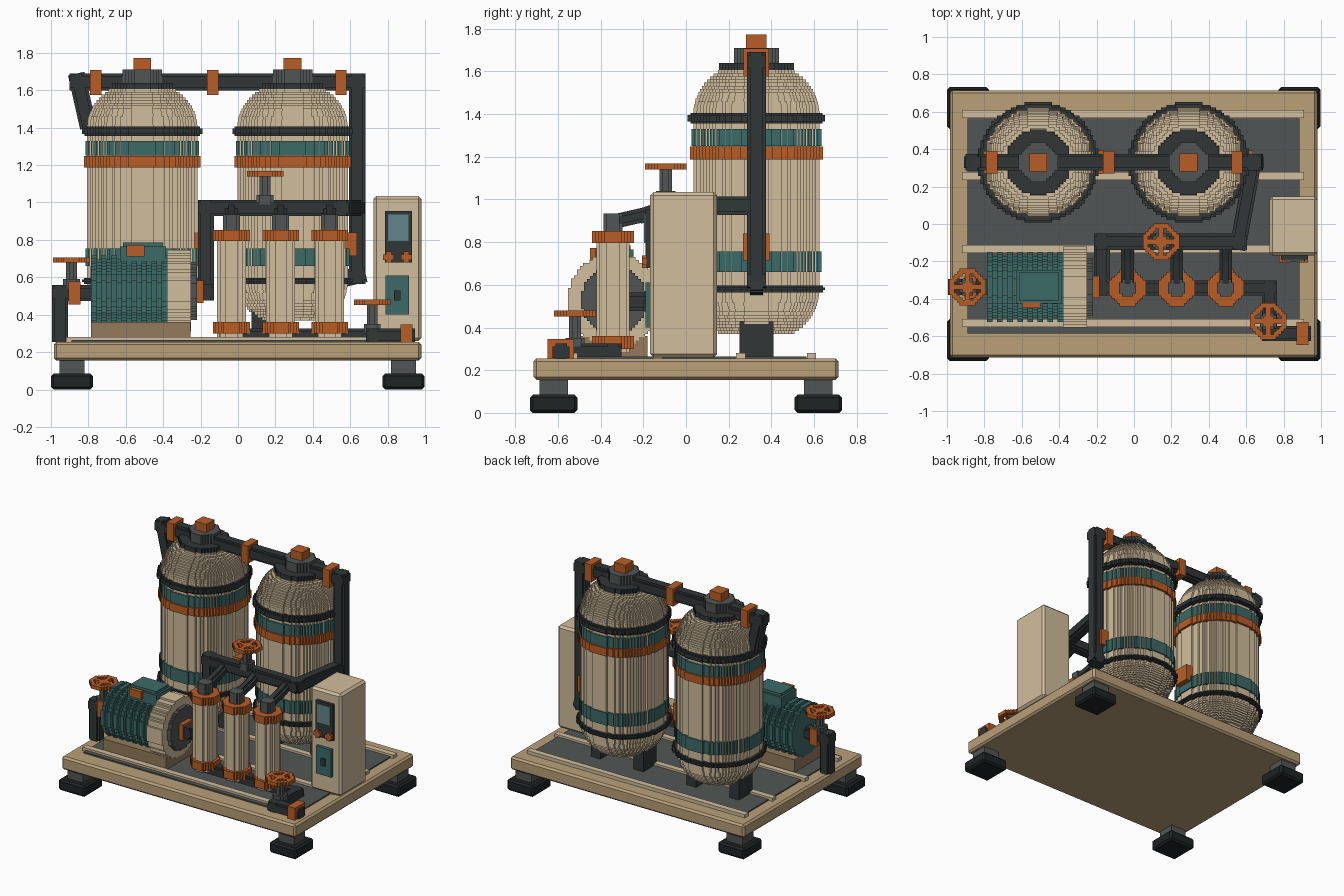
import bpy, bmesh, math
from mathutils import Vector

if "Cube" in bpy.data.objects:
    bpy.data.objects.remove(bpy.data.objects["Cube"])

V = 0.0147  # block size of the stepped style
RGB = dict(cream=(208, 188, 155), tan=(184, 158, 120), brown=(145, 122, 92), dark=(52, 57, 58),
           black=(36, 40, 41), grey=(82, 86, 85), orange=(184, 94, 42), teal=(62, 106, 103), glass=(98, 134, 138))
MATS = {}
for key, rgb in RGB.items():
    MATS[key] = bpy.data.materials.new(key)
    MATS[key].diffuse_color = [(c / 255) ** 2.2 for c in rgb] + [1]


def make(name, bm, color):
    bmesh.ops.recalc_face_normals(bm, faces=bm.faces)
    me = bpy.data.meshes.new(name)
    bm.to_mesh(me)
    bm.free()
    me.materials.append(MATS[color])
    ob = bpy.data.objects.new(name, me)
    bpy.context.collection.objects.link(ob)
    return ob


def box(name, color, x, y, z, bevel=0.0):
    """Box from (min, max) pairs, optionally chamfered."""
    bm = bmesh.new()
    bmesh.ops.create_cube(bm, size=1)
    for v in bm.verts:
        for i, (a, b) in enumerate((x, y, z)):
            v.co[i] = b if v.co[i] > 0 else a
    if bevel:
        bmesh.ops.bevel(bm, geom=bm.edges[:], offset=bevel, segments=1, affect='EDGES')
    return make(name, bm, color)


def stepped_circle(r):
    """Circle outline drawn with square steps."""
    n = max(2, round(r / V))
    s = r / n
    hw = [max(1, round(math.sqrt(max(0, n * n - (j + .5) ** 2)))) * s for j in range(-n, n)]
    pts = []
    for side in (1, -1):
        for j in (range(2 * n) if side > 0 else reversed(range(2 * n))):
            for k in ((0, 1) if side > 0 else (1, 0)):
                p = (side * hw[j], (j + k - n) * s)
                if not pts or p != pts[-1]:
                    pts.append(p)
    return pts


def prism(bm, p0, p1, r):
    p0, p1 = Vector(p0), Vector(p1)
    d = p1 - p0
    q = d.to_track_quat('Z', 'Y')
    rings = [[bm.verts.new(p + q @ Vector((a, b, 0))) for a, b in stepped_circle(r)] for p in (p0, p1)]
    n = len(rings[0])
    for i in range(n):
        j = (i + 1) % n
        bm.faces.new((rings[0][i], rings[0][j], rings[1][j], rings[1][i]))
    bm.faces.new(rings[0][::-1])
    bm.faces.new(rings[1])


def rod(name, color, p0, p1, r):
    bm = bmesh.new()
    prism(bm, p0, p1, r)
    return make(name, bm, color)


def disc_stack(name, color, x, y, layers):
    bm = bmesh.new()
    for z0, z1, r in layers:
        prism(bm, (x, y, z0), (x, y, z1), r)
    return make(name, bm, color)


def pipe(name, path, r=0.043, color='dark'):
    bm = bmesh.new()
    path = [Vector(p) for p in path]
    for i in range(len(path) - 1):
        d = (path[i + 1] - path[i]).normalized() * r
        a = path[i] - d * (i > 0)
        b = path[i + 1] + d * (i < len(path) - 2)
        prism(bm, a, b, r)
    return make(name, bm, color)


def valve(name, x, y, z0, z1):
    """Stem plus a blocky four-spoke handwheel."""
    disc_stack(name + "_stem", 'grey', x, y, [(z0, z1, .029), (z0, z0 + .05, .045)])
    n, r = 7, .098
    s = r / n
    cells = set()
    for i in range(-n, n):
        for j in range(-n, n):
            a, b = i + .5, j + .5
            d = math.hypot(a, b)
            if 4.9 < d < 7.1 or d < 2.3 or (d < 6 and min(abs(a), abs(b)) < 1):
                cells.add((i, j))
    bm = bmesh.new()
    zt = z1 + .028

    def quad(*pts):
        bm.faces.new([bm.verts.new((x + a * s, y + b * s, c)) for a, b, c in pts])
    for i, j in cells:
        c = [(i, j), (i + 1, j), (i + 1, j + 1), (i, j + 1)]
        quad(*[(a, b, zt) for a, b in c])
        quad(*[(a, b, z1) for a, b in c[::-1]])
        for k, nb in enumerate(((i, j - 1), (i + 1, j), (i, j + 1), (i - 1, j))):
            if nb not in cells:
                p, q = c[k], c[(k + 1) % 4]
                quad((*p, z1), (*q, z1), (*q, zt), (*p, zt))
    bmesh.ops.remove_doubles(bm, verts=bm.verts, dist=1e-5)
    make(name + "_handwheel", bm, 'orange')


# Skid base: frame, deck, rails and feet
box("base_frame", 'tan', (-.985, .98), (-.715, .715), (.155, .255), .014)
box("deck_plate", 'grey', (-.89, .885), (-.585, .565), (.24, .264))
for i, y in enumerate((-.53, -.133, .257, .588)):
    box(f"deck_rail_{i}", 'cream', (-.92, .91), (y - .022, y + .022), (.25, .28))
for x in (-.888, .885):
    for y in (-.62, .62):
        box("foot_pillar", 'grey', (x - .066, x + .066), (y - .066, y + .066), (.07, .16))
        box("foot_pad", 'black', (x - .112, x + .112), (y - .112, y + .112), (0, .085), .014)

# Two pressure tanks
TY, TR, DH = .33, .295, .25
for tag, x in (("left", -.512), ("right", .292)):
    layers = [(.58, 1.41, TR)]
    for k in range(14):
        t = (k + .5) * V
        r = TR * math.sqrt(1 - (t / DH) ** 2)
        layers += [(1.40 + k * V, 1.40 + (k + 1) * V, r), (.575 - (k + 1) * V, .575 - k * V, r)]
    disc_stack(f"{tag}_tank_shell", 'cream', x, TY, layers)
    disc_stack(f"{tag}_tank_flanges", 'dark', x, TY,
               [(.565, .597, .312), (.575, .588, .322), (1.355, 1.405, .31), (1.365, 1.395, .322)])
    disc_stack(f"{tag}_tank_teal_bands", 'teal', x, TY, [(.66, .755, .304), (1.25, 1.33, .304)])
    disc_stack(f"{tag}_tank_orange_band", 'orange', x, TY, [(1.188, 1.248, .312)])
    disc_stack(f"{tag}_tank_collar", 'dark', x, TY, [(1.57, 1.64, .176)])
    disc_stack(f"{tag}_tank_neck", 'grey', x, TY, [(1.63, 1.71, .105)])
    box(f"{tag}_tank_cap", 'orange', (x - .048, x + .048), (TY - .048, TY + .048), (1.68, 1.773))
    box(f"{tag}_tank_port", 'orange', (x + .27, x + .345), (TY - .062, TY + .062), (.715, .84))
    for s in (-.18, .18):
        box(f"{tag}_tank_leg", 'dark', (x + s - .04, x + s + .04), (TY - .08, TY + .08), (.255, .48))

# Overhead header with down pipe and clamps
pipe("overhead_header", [(-.8, TY, 1.40), (-.855, TY, 1.645), (.638, TY, 1.645),
                         (.638, TY, .61), (.53, TY, .585)], .045)
for i, x in enumerate((-.76, -.135, .55)):
    box(f"header_clamp_{i}", 'orange', (x - .03, x + .03), (TY - .06, TY + .06), (1.575, 1.708))

# Transfer pipe from pump to tanks
pipe("transfer_pipe", [(-.22, -.34, .52), (-.172, -.34, .52), (-.172, -.095, .52), (-.172, -.095, .97),
                       (.56, -.095, .97), (.638, TY, .97)])
valve("transfer_valve", .145, -.095, .99, 1.14)

# Three filter columns
CY = -.342
for i, x in enumerate((-.035, .228, .49)):
    disc_stack(f"filter_{i}_body", 'cream', x, CY, [(.28, .84, .078)])
    disc_stack(f"filter_{i}_rings", 'orange', x, CY, [(.3, .36, .098), (.795, .853, .098)])
    disc_stack(f"filter_{i}_neck", 'grey', x, CY, [(.84, .935, .045)])
    pipe(f"filter_{i}_branch", [(x, CY, .895), (x, -.19, .93), (x, -.095, .965)], .034)

# Drain manifold along the deck
pipe("drain_manifold", [(-.1, CY, .285), (.725, CY, .285), (.725, -.585, .285), (.945, -.585, .285)], .04)
box("drain_flange", 'orange', (.87, .932), (-.648, -.525), (.245, .347))
valve("drain_valve", .718, -.52, .3, .452)

# Pump motor on a plinth, axis along x
MY, MZ = -.337, .528
box("motor_plinth", 'brown', (-.785, -.255), (-.5, -.18), (.264, .36))
rod("motor_core", 'teal', (-.78, MY, MZ), (-.37, MY, MZ), .166)
bm = bmesh.new()
for i in range(8):
    x = -.786 + i * .054
    prism(bm, (x, MY, MZ), (x + .03, MY, MZ), .188)
make("motor_fins", bm, 'teal')
rod("pump_casing", 'cream', (-.38, MY, MZ), (-.25, MY, MZ), .217)
rod("pump_face", 'grey', (-.26, MY, MZ), (-.22, MY, MZ), .155)
box("pump_outlet_flange", 'orange', (-.225, -.185), (MY - .058, MY + .058), (.462, .582))
box("terminal_box", 'teal', (-.63, -.385), (-.425, -.245), (.64, .765))
box("terminal_box_lid", 'teal', (-.615, -.4), (-.41, -.26), (.76, .785))
box("terminal_label", 'orange', (-.595, -.5), (-.45, -.42), (.712, .772))

# Pump intake with valve
pipe("intake_pipe", [(-.952, MY, .255), (-.952, MY, .515), (-.75, MY, .515)])
box("intake_flange", 'orange', (-.905, -.842), (MY - .06, MY + .06), (.455, .578))
valve("intake_valve", -.89, MY, .54, .678)

# Control cabinet
box("cabinet", 'cream', (.724, .98), (-.168, .146), (.26, 1.035), .016)
box("screen_frame", 'dark', (.785, .93), (-.19, -.16), (.735, .955))
box("screen", 'glass', (.802, .912), (-.197, -.18), (.795, .935))
box("switch_plate", 'dark', (.785, .93), (-.185, -.16), (.68, .74))
for x in (.805, .9):
    rod("knob", 'orange', (x, -.205, .708), (x, -.16, .708), .029)
box("service_panel", 'teal', (.788, .915), (-.19, -.16), (.4, .61))
box("service_panel_latch", 'dark', (.835, .87), (-.2, -.18), (.475, .53))

for m in bpy.data.materials:
    if m.users and not m.is_grease_pencil:
        m.use_nodes = True
        m.node_tree.nodes["Principled BSDF"].inputs["Base Color"].default_value = m.diffuse_color
